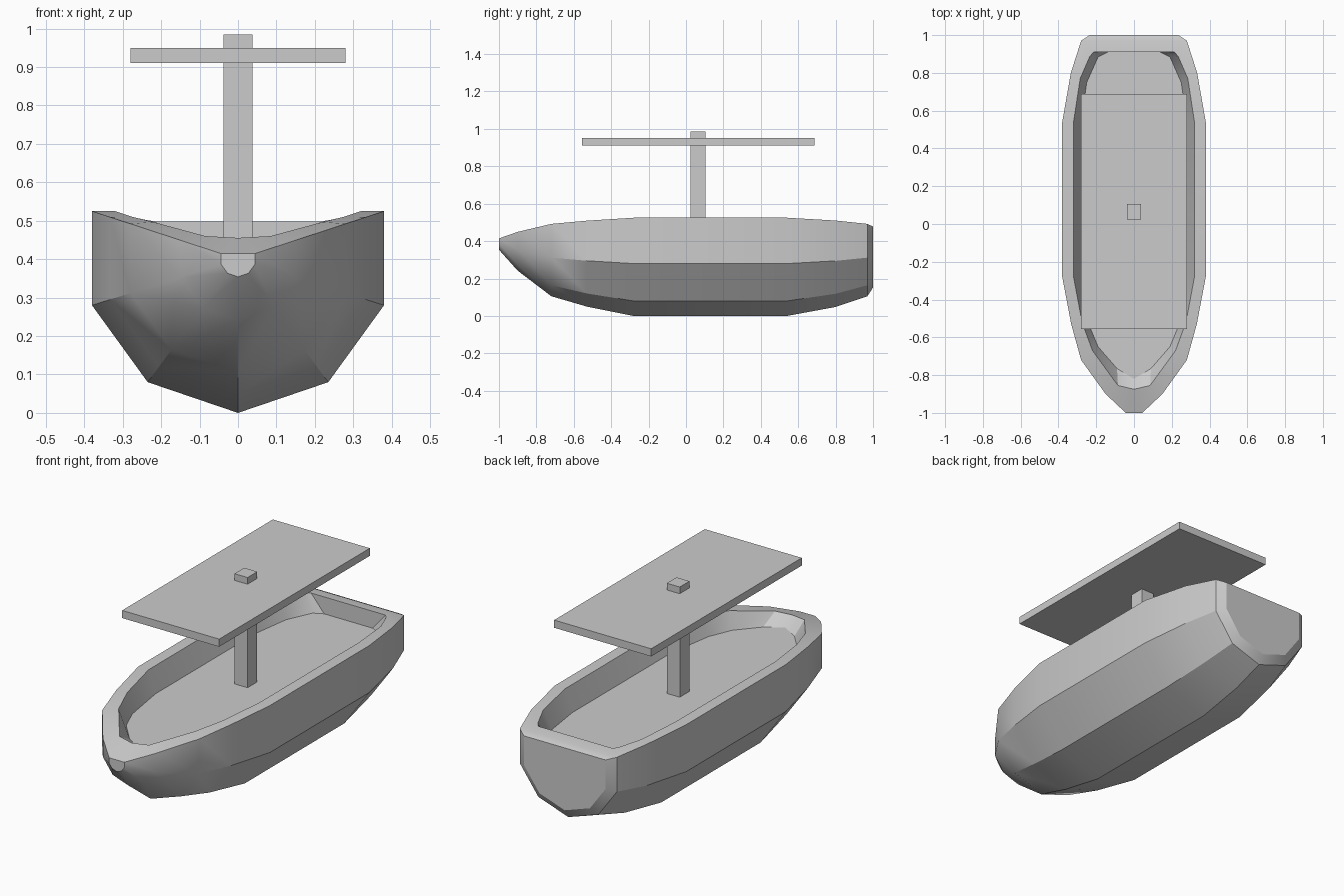
import bpy, bmesh
from math import radians

if "Cube" in bpy.data.objects:
    bpy.data.objects.remove(bpy.data.objects["Cube"])

# hull stations: (y, section scale); sections shrink towards z = 0.4
STATIONS = [(-1, .115), (-.9, .395), (-.72, .737), (-.53, .875), (-.28, 1),
            (.54, 1), (.8, .88), (.97, .737), (1, .62)]
HALF = [(.38, .525), (.38, .28), (.235, .08)]
SECTION = HALF + [(0, 0)] + [(-x, z) for x, z in reversed(HALF)]
# half outlines (x, y) of the rim's inner edge and of the sunken floor
RIM = [(0, -.875), (.085, -.855), (.22, -.67), (.275, -.52), (.32, -.28),
       (.32, .54), (.285, .77), (.235, .885), (.215, .91)]
FLOOR = [(0, -.82), (.09, -.765), (.19, -.65), (.24, -.53), (.28, -.28),
         (.28, .54), (.25, .75), (.19, .885), (.14, .91)]
FLOOR_Z = .41


def shift(z, s):
    return .4 + s * (z - .4)


def sheer(y):
    for (y0, s0), (y1, s1) in zip(STATIONS, STATIONS[1:]):
        if y <= y1:
            return shift(.525, s0 + (s1 - s0) * (y - y0) / (y1 - y0))


def finish(bm, name):
    bmesh.ops.remove_doubles(bm, verts=bm.verts, dist=1e-4)
    bmesh.ops.dissolve_degenerate(bm, edges=bm.edges, dist=1e-4)
    bmesh.ops.recalc_face_normals(bm, faces=bm.faces)
    me = bpy.data.meshes.new(name)
    bm.to_mesh(me)
    bm.free()
    ob = bpy.data.objects.new(name, me)
    bpy.context.collection.objects.link(ob)
    return ob


def box(name, x, y0, y1, z0, z1):
    bm = bmesh.new()
    bmesh.ops.create_cube(bm, size=1)
    for v in bm.verts:
        v.co = (v.co.x * 2 * x, (y0 + y1) / 2 + v.co.y * (y1 - y0),
                (z0 + z1) / 2 + v.co.z * (z1 - z0))
    return finish(bm, name)


# hull skin lofted through the stations
bm = bmesh.new()
rings = [[bm.verts.new((x * s, y, shift(z, s))) for x, z in SECTION]
         for y, s in STATIONS]
for a, b in zip(rings, rings[1:]):
    for i in range(6):
        bm.faces.new((a[i], a[i + 1], b[i + 1], b[i]))
bm.faces.new(rings[0])
bm.faces.new(rings[-1])
bm.faces.new((rings[-2][0], rings[-2][-1], rings[-1][-1], rings[-1][0]))


# closed loops: starboard bow to stern, then port stern to bow
def loop(half, height):
    pts = half + [(-x, y) for x, y in reversed(half[1:])]
    return [bm.verts.new((x, y, height(y))) for x, y in pts]


rim = loop(RIM, sheer)
floor = loop(FLOOR, lambda y: FLOOR_Z)
order = [0, 1, 2, 3, 4, 5, 6, 7, 7]
outer = [rings[i][0] for i in order] + [rings[i][-1] for i in reversed(order[1:])]
n = len(rim)
for i in range(n):
    j = (i + 1) % n
    bm.faces.new((rim[i], rim[j], floor[j], floor[i]))
    if i == n - 1:
        bm.faces.new((outer[i], rings[0][-1], rim[0], rim[i]))
    elif outer[i] is outer[j]:
        bm.faces.new((outer[i], rim[j], rim[i]))
    else:
        bm.faces.new((outer[i], outer[j], rim[j], rim[i]))
bm.faces.new((rings[0][0], rings[0][-1], rim[0]))
bm.faces.new(floor)
hull = finish(bm, "hull")
bpy.context.view_layer.objects.active = hull
hull.select_set(True)
bpy.ops.object.shade_smooth_by_angle(angle=radians(30))

# mast and flat canopy
box("mast", .0375, .025, .105, FLOOR_Z - .01, .985)
box("canopy", .28, -.555, .687, .91, .95)
